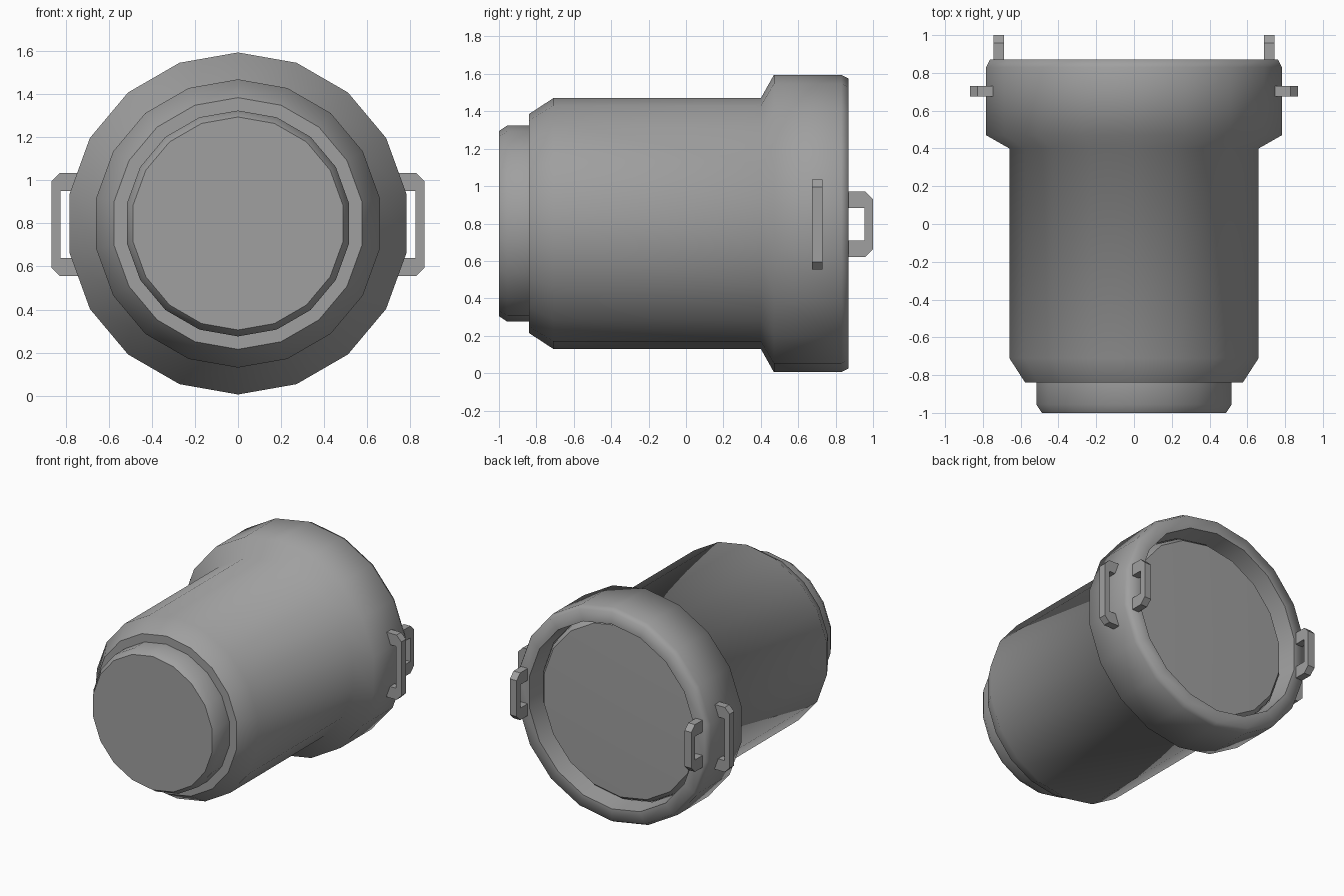
import bpy, bmesh, math
from mathutils import Vector

cube = bpy.data.objects.get("Cube")
if cube:
    bpy.data.objects.remove(cube, do_unlink=True)

SIDES = 18
AXIS_Z = 0.8

grey = bpy.data.materials.new("plain_grey")
grey.use_nodes = True
colour = (0.35, 0.35, 0.35, 1)
grey.diffuse_color = colour
grey.node_tree.nodes["Principled BSDF"].inputs["Base Color"].default_value = colour


def finish(name, bm):
    bmesh.ops.recalc_face_normals(bm, faces=bm.faces)
    mesh = bpy.data.meshes.new(name)
    bm.to_mesh(mesh)
    bm.free()
    mesh.materials.append(grey)
    obj = bpy.data.objects.new(name, mesh)
    bpy.context.collection.objects.link(obj)
    return obj


def revolve(name, profile, sharp=(), cap_first=False, dome_y=None):
    """Turn (y, radius) points about the lengthwise axis, creasing the sharp rings."""
    bm = bmesh.new()
    rings = []
    for y, r in profile:
        ring = []
        for i in range(SIDES):
            a = math.tau * i / SIDES
            ring.append(bm.verts.new((r * math.sin(a), y, AXIS_Z + r * math.cos(a))))
        rings.append(ring)
    pairs = [(i, (i + 1) % SIDES) for i in range(SIDES)]
    for a, b in zip(rings, rings[1:]):
        for i, j in pairs:
            bm.faces.new((a[i], a[j], b[j], b[i])).smooth = True
    if cap_first:
        bm.faces.new(rings[0])
    if dome_y is not None:
        tip = bm.verts.new((0, dome_y, AXIS_Z))
        for i, j in pairs:
            bm.faces.new((rings[-1][i], rings[-1][j], tip)).smooth = True
    for k in sharp:
        for i, j in pairs:
            bm.edges.get((rings[k][i], rings[k][j])).smooth = False
    return finish(name, bm)


def handle(name, base, out, half, arm, bar, width, cut, place):
    """Chamfered C-shaped grip: outline in (reach, height), extruded by width."""
    outline = [(base, half), (out - cut, half), (out, half - cut),
               (out, cut - half), (out - cut, -half), (base, -half),
               (base, arm - half), (out - bar, arm - half),
               (out - bar, half - arm), (base, half - arm)]
    bm = bmesh.new()
    face = bm.faces.new([bm.verts.new(place(u, v, -width / 2)) for u, v in outline])
    made = bmesh.ops.extrude_face_region(bm, geom=[face])["geom"]
    shift = Vector(place(0, 0, width)) - Vector(place(0, 0, 0))
    bmesh.ops.translate(bm, vec=shift, verts=[g for g in made if isinstance(g, bmesh.types.BMVert)])
    return finish(name, bm)


# Stepped front plug
revolve("front_plug", [(-1, 0.495), (-0.955, 0.525), (-0.83, 0.525)],
        sharp=(0,), cap_first=True)

# Main barrel, widening into the rear collar and turning in over its rim
revolve("barrel_and_collar",
        [(-0.84, 0.51), (-0.84, 0.585), (-0.71, 0.67), (0.40, 0.67),
         (0.47, 0.795), (0.83, 0.795), (0.87, 0.775), (0.87, 0.685),
         (0.72, 0.67)],
        sharp=(1, 7))

# Recessed rear lid with a chamfered edge
revolve("rear_lid", [(0.70, 0.672), (0.74, 0.66), (0.77, 0.635)],
        sharp=(2,), dome_y=0.785)

# Grips on both sides of the collar and on its rim
for side, word in ((1, "left"), (-1, "right")):
    handle(word + "_side_handle", 0.72, 0.868, 0.24, 0.085, 0.043, 0.055, 0.04,
           lambda u, v, w: (side * u, 0.702 + w, 0.795 + v))
    handle(word + "_rim_handle", 0.85, 1.0, 0.175, 0.088, 0.045, 0.055, 0.042,
           lambda u, v, w: (side * 0.717 + w, u, 0.797 + v))
